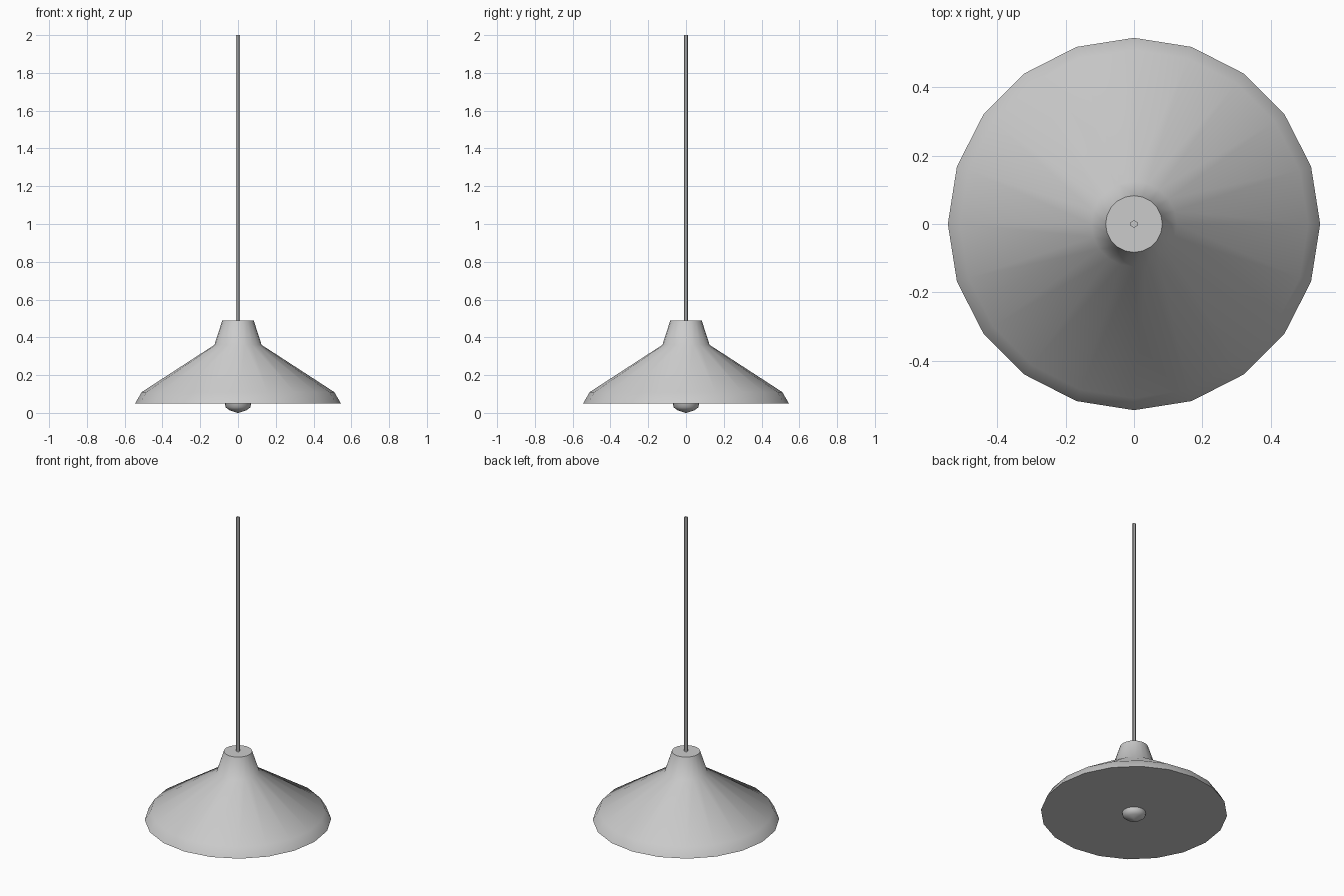
import bpy, bmesh, math

cube = bpy.data.objects.get("Cube")
if cube:
    bpy.data.objects.remove(cube)

grey = bpy.data.materials.new("light_grey")
grey.use_nodes = True
colour = (0.6, 0.6, 0.6, 1)
grey.diffuse_color = colour
grey.node_tree.nodes["Principled BSDF"].inputs["Base Color"].default_value = colour


def lathe(name, profile, sides, turn=0.0, sharp=50):
    """Revolve (radius, height) points from bottom to top and close both ends."""
    bm = bmesh.new()
    rings = []
    for r, z in profile:
        angles = [turn + math.tau * i / sides for i in range(sides)]
        rings.append([bm.verts.new((r * math.cos(a), r * math.sin(a), z)) for a in angles])
    for low, high in zip(rings, rings[1:]):
        for i in range(sides):
            j = (i + 1) % sides
            bm.faces.new((low[i], low[j], high[j], high[i]))
    bm.faces.new(rings[0][::-1])
    bm.faces.new(rings[-1])
    bmesh.ops.remove_doubles(bm, verts=bm.verts, dist=1e-5)
    bmesh.ops.recalc_face_normals(bm, faces=bm.faces)
    mesh = bpy.data.meshes.new(name)
    bm.to_mesh(mesh)
    bm.free()
    mesh.materials.append(grey)
    obj = bpy.data.objects.new(name, mesh)
    bpy.context.collection.objects.link(obj)
    bpy.ops.object.select_all(action="DESELECT")
    obj.select_set(True)
    bpy.context.view_layer.objects.active = obj
    bpy.ops.object.shade_smooth_by_angle(angle=math.radians(sharp))
    return obj


# Conical shade with a collar on top and a closed underside
lathe("shade", [(0.545, 0.05), (0.51, 0.11), (0.125, 0.36), (0.083, 0.49)], 20)

# Hanging rod
lathe("rod", [(0.011, 0.48), (0.011, 2.0)], 6, turn=math.pi / 2)

# Bulb showing below the shade
lathe("bulb", [(0.002, 0.0), (0.045, 0.014), (0.066, 0.03), (0.07, 0.055)], 20)
